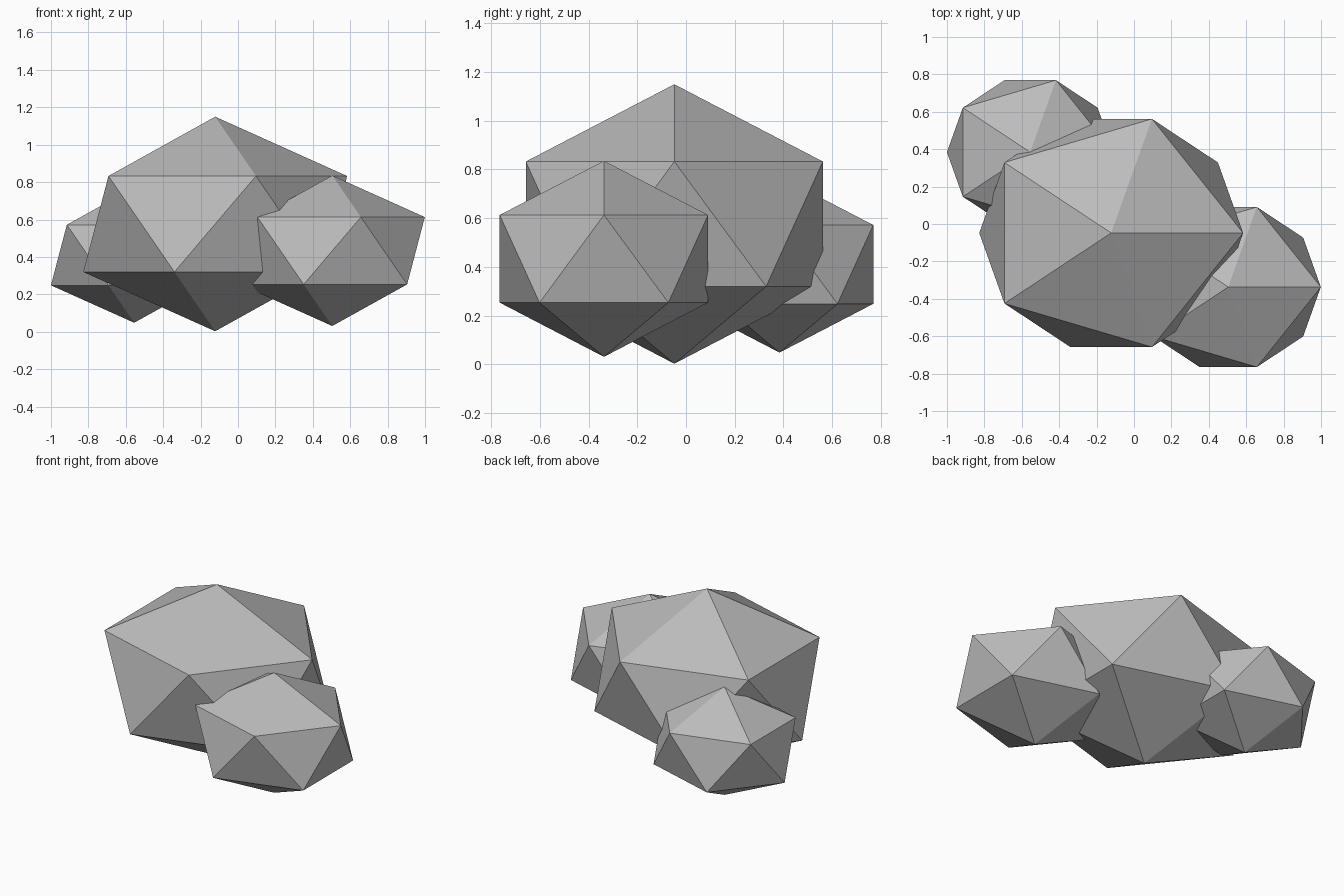
import bpy

if "Cube" in bpy.data.objects:
    bpy.data.objects.remove(bpy.data.objects["Cube"])

# One flat grey for all the stones
grey = bpy.data.materials.new("stone_grey")
grey.diffuse_color = (0.5, 0.5, 0.5, 1.0)
grey.use_nodes = True
grey.node_tree.nodes["Principled BSDF"].inputs["Base Color"].default_value = grey.diffuse_color


def boulder(name, centre, size):
    """Low-poly stone: a 20-sided ball, slightly wide and squashed."""
    bpy.ops.mesh.primitive_ico_sphere_add(subdivisions=1, radius=1, location=centre)
    ob = bpy.context.object
    ob.name = name
    ob.scale = (1.1 * size, size, 0.8 * size)
    bpy.ops.object.transform_apply(location=False, rotation=False, scale=True)
    bpy.ops.object.shade_flat()
    ob.data.materials.append(grey)
    return ob


# Large middle stone with a smaller one on either side
boulder("large_boulder", (-0.122, -0.048, 0.576), 0.717)
boulder("right_boulder", (0.504, -0.337, 0.433), 0.503)
boulder("left_boulder", (-0.555, 0.384, 0.410), 0.4525)
